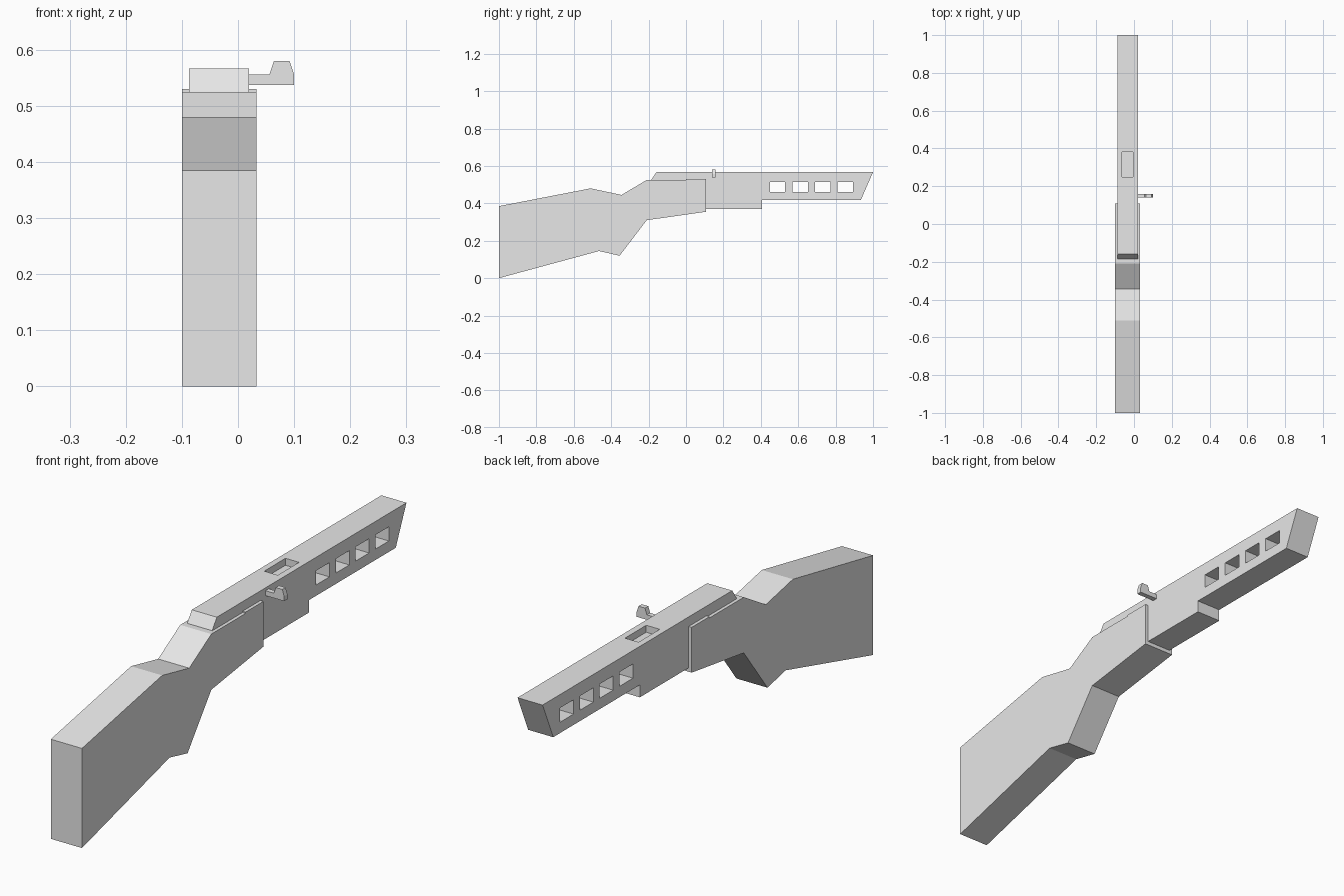
import bpy, bmesh
from mathutils import Vector

cube = bpy.data.objects.get("Cube")
if cube:
    bpy.data.objects.remove(cube, do_unlink=True)

grey = bpy.data.materials.new("plain grey")
grey.use_nodes = True
grey.diffuse_color = (0.8, 0.8, 0.8, 1)
grey.node_tree.nodes["Principled BSDF"].inputs["Base Color"].default_value = (0.8, 0.8, 0.8, 1)


def extrude_profile(name, points, direction):
    """Make a flat-sided solid from a closed outline swept along a direction."""
    bm = bmesh.new()
    face = bm.faces.new([bm.verts.new(p) for p in points])
    swept = bmesh.ops.extrude_face_region(bm, geom=[face], use_keep_orig=True)
    moved = [v for v in swept["geom"] if isinstance(v, bmesh.types.BMVert)]
    bmesh.ops.translate(bm, verts=moved, vec=Vector(direction))
    bmesh.ops.recalc_face_normals(bm, faces=bm.faces)
    mesh = bpy.data.meshes.new(name)
    bm.to_mesh(mesh)
    bm.free()
    mesh.materials.append(grey)
    obj = bpy.data.objects.new(name, mesh)
    bpy.context.collection.objects.link(obj)
    return obj


def side_profile(name, outline, x0, x1):
    return extrude_profile(name, [(x0, y, z) for y, z in outline], (x1 - x0, 0, 0))


def cut_box(target, x, y, z):
    """Cut a box-shaped opening, given as ranges, out of the target."""
    outline = [(y[0], z[0]), (y[1], z[0]), (y[1], z[1]), (y[0], z[1])]
    cutter = side_profile("cutter", outline, *x)
    cutter.hide_render = True
    mod = target.modifiers.new("opening", "BOOLEAN")
    mod.operation = "DIFFERENCE"
    mod.solver = "EXACT"
    mod.object = cutter
    bpy.context.view_layer.objects.active = target
    bpy.ops.object.modifier_apply(modifier=mod.name)
    bpy.data.objects.remove(cutter, do_unlink=True)


# Stock with butt, grip and fore end
side_profile("stock", [
    (-1, 0), (-0.465, 0.145), (-0.355, 0.12), (-0.21, 0.31), (0.108, 0.355),
    (0.108, 0.53), (0, 0.53), (0, 0.525), (-0.21, 0.525), (-0.345, 0.445),
    (-0.51, 0.48), (-1, 0.385)], -0.1, 0.033)

# Barrel and receiver body, seated in the stock
barrel = side_profile("barrel_body", [
    (-0.19, 0.51), (-0.185, 0.527), (-0.158, 0.567), (1, 0.567), (0.935, 0.418),
    (0.406, 0.418), (0.406, 0.37), (0, 0.37), (0, 0.51)], -0.087, 0.02)

# Row of vents through the barrel
for i in range(4):
    start = 0.448 + i * 0.121
    cut_box(barrel, (-0.2, 0.2), (start, start + 0.082), (0.46, 0.515))

# Shallow loading port on top
cut_box(barrel, (-0.063, -0.005), (0.25, 0.38), (0.54, 0.6))

# Bolt handle on the left side
handle = [(0.01, 0.537), (0.1, 0.537), (0.1, 0.556), (0.092, 0.58),
          (0.064, 0.58), (0.056, 0.556), (0.01, 0.556)]
extrude_profile("bolt_handle", [(x, 0.139, z) for x, z in handle], (0, 0.02, 0))
